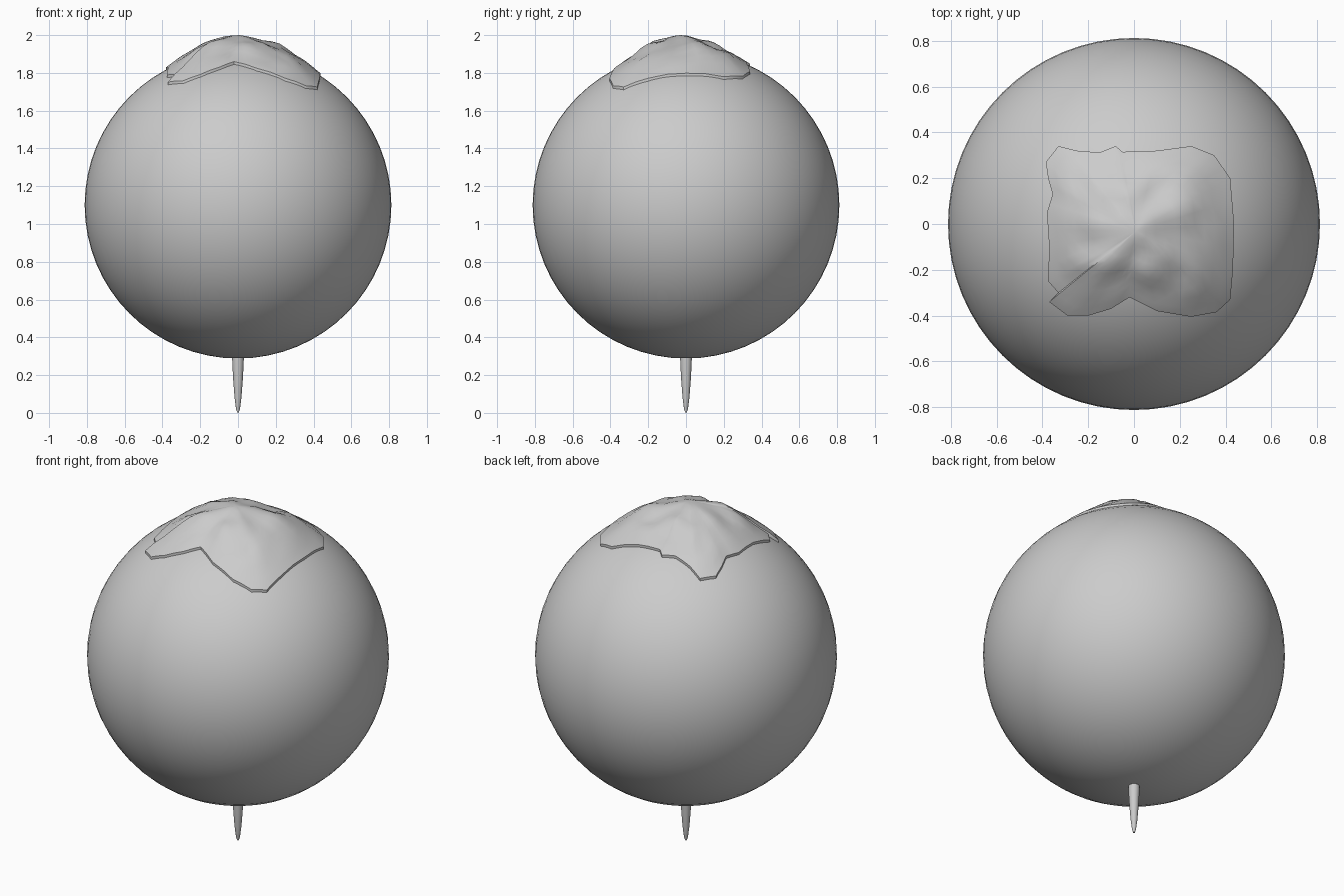
import bpy, bmesh, math
from mathutils import Vector, noise

if "Cube" in bpy.data.objects:
    bpy.data.objects.remove(bpy.data.objects["Cube"])

R, CZ = 0.812, 1.1


def make_object(name, bm, smooth=math.radians(40)):
    bmesh.ops.recalc_face_normals(bm, faces=bm.faces)
    me = bpy.data.meshes.new(name)
    bm.to_mesh(me)
    bm.free()
    ob = bpy.data.objects.new(name, me)
    bpy.context.collection.objects.link(ob)
    bpy.context.view_layer.objects.active = ob
    ob.select_set(True)
    bpy.ops.object.shade_smooth_by_angle(angle=smooth)
    ob.select_set(False)
    return ob


def bridge(bm, a, b):
    n = len(a)
    for i in range(n):
        bm.faces.new((a[i], a[(i + 1) % n], b[(i + 1) % n], b[i]))


def sphere_z(x, y):
    return CZ + math.sqrt(R * R - x * x - y * y)


# Round body
bm = bmesh.new()
bmesh.ops.create_uvsphere(bm, u_segments=64, v_segments=32, radius=R)
bmesh.ops.translate(bm, verts=bm.verts, vec=(0, 0, CZ))
make_object("ball_body", bm)

# Tapered spike underneath
bm = bmesh.new()
profile = [(0.031, 0.30), (0.030, 0.26), (0.025, 0.17), (0.018, 0.08),
           (0.011, 0.025), (0.005, 0.003)]
rings = [[bm.verts.new((r * math.cos(k * math.tau / 20), r * math.sin(k * math.tau / 20), z))
          for k in range(20)] for r, z in profile]
for a, b in zip(rings, rings[1:]):
    bridge(bm, a, b)
bm.faces.new(rings[0])
tip = bm.verts.new((0, 0, 0))
for i in range(20):
    bm.faces.new((rings[-1][i], rings[-1][(i + 1) % 20], tip))
make_object("bottom_spike", bm)

# Ragged crust draped over the top, rising to a small peak
outline = [(-.385, .27), (-.33, .34), (-.25, .32), (-.15, .312), (-.08, .34),
           (-.05, .315), (.1, .32), (.25, .34), (.35, .30), (.42, .2),
           (.437, 0), (.432, -.2), (.42, -.33), (.36, -.385), (.25, -.405),
           (.1, -.38), (-.02, -.32), (-.1, -.37), (-.2, -.40), (-.29, -.40),
           (-.37, -.34), (-.33, -.3), (-.375, -.25), (-.37, -.1),
           (-.38, .05), (-.355, .13), (-.375, .2)]
edge = []
for p, q in zip(outline, outline[1:] + outline[:1]):
    edge += [Vector(p), (Vector(p) + Vector(q)) / 2]
peak = Vector((0.01, -0.03))


def crust_point(p, t):
    xy = peak.lerp(p, t)
    rise = 0.014 + 0.076 * (1 - t)
    bump = noise.noise(Vector((xy.x * 9, xy.y * 9, 2.3))) * 0.03
    z = sphere_z(*xy) + max(0.008, rise + bump * math.sin(math.pi * t))
    return (xy.x, xy.y, min(z, 2.0))


bm = bmesh.new()
levels = [0.1, 0.2, 0.3, 0.4, 0.5, 0.6, 0.7, 0.8, 0.9, 0.97, 1.0]
rings = [[bm.verts.new(crust_point(p, t)) for p in edge] for t in levels]
# Rim tucked into the ball
rings.append([bm.verts.new((p.x, p.y, sphere_z(*p) - 0.006)) for p in edge])
for a, b in zip(rings, rings[1:]):
    bridge(bm, a, b)
top = bm.verts.new((peak.x, peak.y, 2.0))
for i in range(len(edge)):
    bm.faces.new((rings[0][i], rings[0][(i + 1) % len(edge)], top))
make_object("top_crust", bm)
